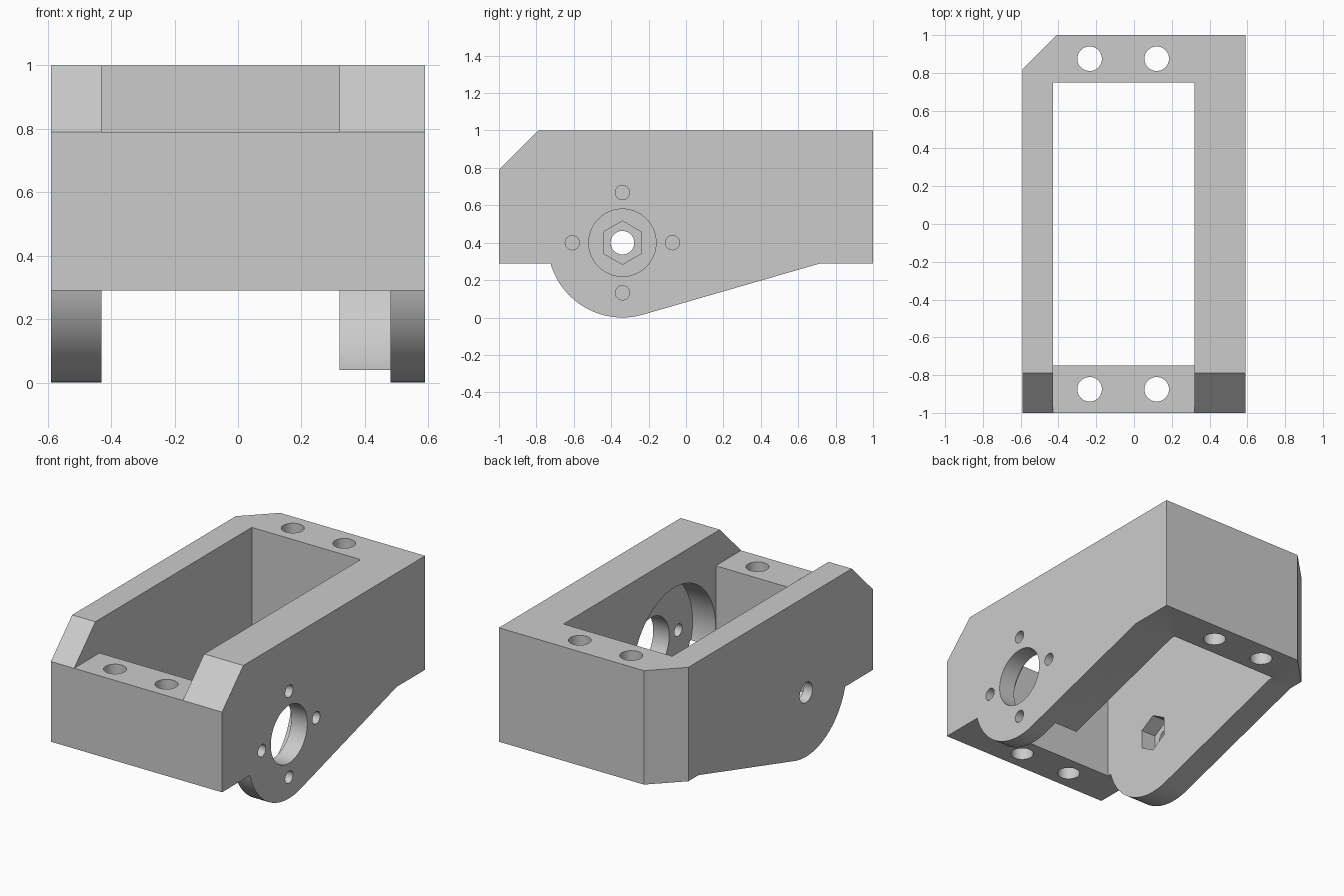
import bpy, bmesh, math
from mathutils import Vector

cube = bpy.data.objects.get("Cube")
if cube:
    bpy.data.objects.remove(cube, do_unlink=True)

# Single plain grey plastic
grey = bpy.data.materials.new("light_grey")
grey.use_nodes = True
colour = (0.6, 0.6, 0.6, 1)
grey.diffuse_color = colour
grey.node_tree.nodes["Principled BSDF"].inputs["Base Color"].default_value = colour


def prism(name, points, axis, start, end):
    """Extrude a closed outline along x (outline in y, z) or z (outline in x, y)."""
    bm = bmesh.new()
    place = (lambda p: (start, *p)) if axis == "x" else (lambda p: (*p, start))
    face = bm.faces.new([bm.verts.new(place(p)) for p in points])
    ext = bmesh.ops.extrude_face_region(bm, geom=[face])
    step = Vector((end - start, 0, 0)) if axis == "x" else Vector((0, 0, end - start))
    bmesh.ops.translate(bm, vec=step, verts=[v for v in ext["geom"] if isinstance(v, bmesh.types.BMVert)])
    bmesh.ops.recalc_face_normals(bm, faces=bm.faces)
    mesh = bpy.data.meshes.new(name)
    bm.to_mesh(mesh)
    bm.free()
    mesh.materials.append(grey)
    obj = bpy.data.objects.new(name, mesh)
    bpy.context.collection.objects.link(obj)
    return obj


def arc(centre, radius, first, last, count):
    angles = [math.radians(first + (last - first) * i / count) for i in range(count + 1)]
    return [(centre[0] + radius * math.cos(a), centre[1] + radius * math.sin(a)) for a in angles]


def ring(centre, radius, sides=48, turn=0):
    return arc(centre, radius, turn, turn + 360, sides)[:-1]


# Main block: side outline with front chamfer, rounded pivot lug and sloped underside
W, BASE, STEP = 0.59, 0.29, 0.79
pivot = (-0.34, 0.4)
outline = [(-1, BASE)] + arc(pivot, 0.4, 196, 286.1, 32)
outline += [(0.72, BASE), (1, BASE), (1, 1), (-STEP, 1), (-1, STEP)]
body = prism("servo_bracket", outline, "x", -W, W)

# Central opening, continuing forward over the low front wall
opening = [(-1.2, STEP), (-0.75, STEP), (-0.75, -0.2), (0.75, -0.2), (0.75, 1.2), (-1.2, 1.2)]
cutters = [prism("opening_cutter", opening, "x", -0.43, 0.32)]

# Bevelled back right corner
cutters.append(prism("corner_cutter", [(-0.8, 0.61), (-0.2, 1.21), (-0.8, 1.21)], "z", -0.2, 1.2))

# Vertical screw holes in the end walls
for x in (-0.235, 0.12):
    for y in (-0.875, 0.875):
        cutters.append(prism("screw_cutter", ring((x, y), 0.065), "z", -0.2, 1.2))

# Thick wall: round inner recess, shaft hole and four small holes
cutters.append(prism("recess_cutter", ring(pivot, 0.41, 96), "x", 0.2, 0.48))
cutters.append(prism("shaft_cutter", ring(pivot, 0.18, 64), "x", 0.4, 0.7))
for centre in ring(pivot, 0.268, 4):
    cutters.append(prism("small_cutter", ring(centre, 0.038, 32), "x", 0.4, 0.7))

# Thin wall: hexagonal nut pocket and bolt hole
cutters.append(prism("nut_cutter", ring(pivot, 0.116, 6, 30), "x", -0.53, -0.3))
cutters.append(prism("bolt_cutter", ring(pivot, 0.063), "x", -0.7, -0.4))

bpy.ops.object.select_all(action="DESELECT")
bpy.context.view_layer.objects.active = body
body.select_set(True)
for cutter in cutters:
    cutter.hide_render = True
    mod = body.modifiers.new("cut", "BOOLEAN")
    mod.operation = "DIFFERENCE"
    mod.solver = "EXACT"
    mod.object = cutter
    bpy.ops.object.modifier_apply(modifier=mod.name)
    bpy.data.objects.remove(cutter, do_unlink=True)

bpy.ops.object.shade_smooth_by_angle(angle=math.radians(30))
